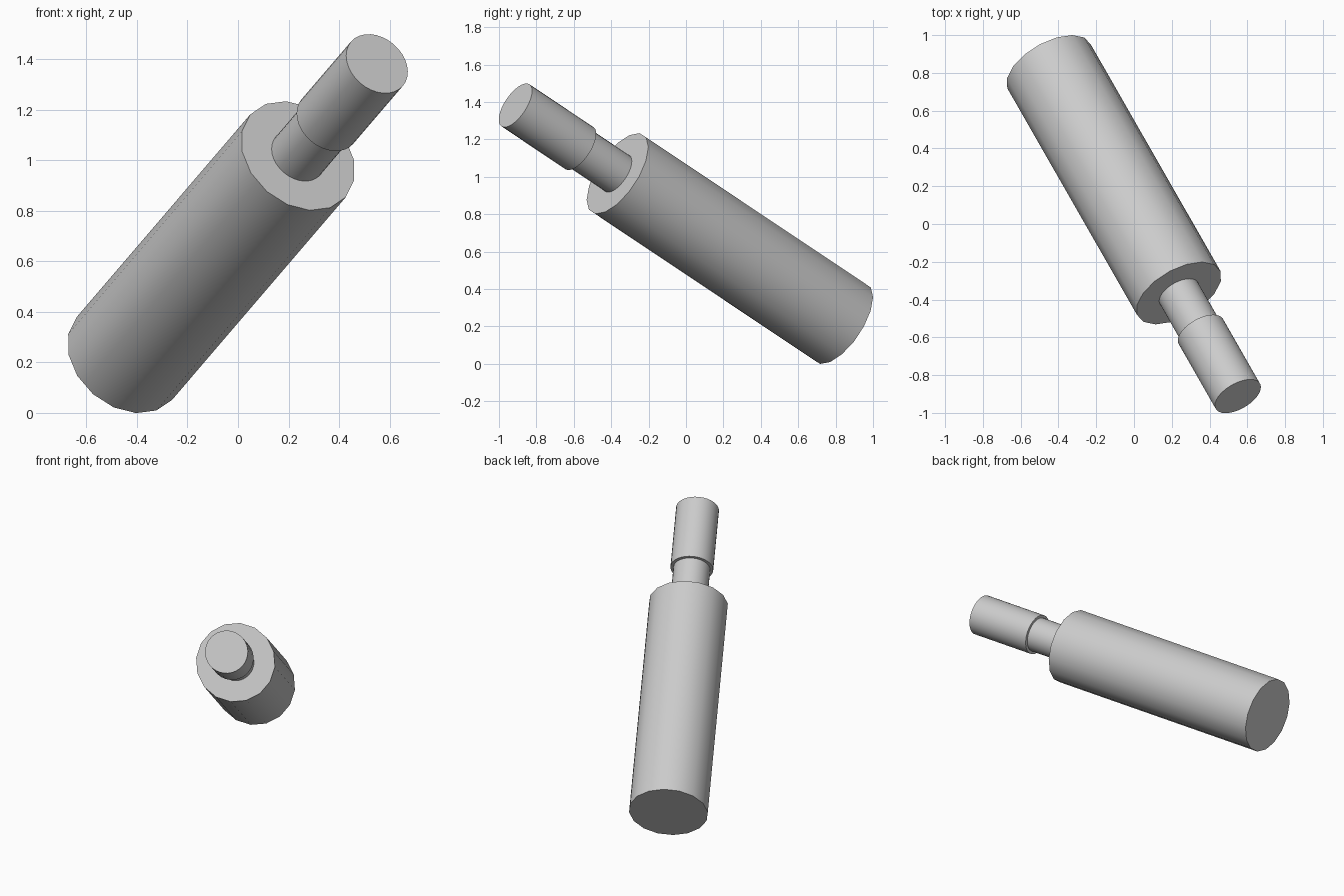
import bpy
import math
from mathutils import Vector, Matrix

cube = bpy.data.objects.get("Cube")
if cube:
    bpy.data.objects.remove(cube, do_unlink=True)

# One plain grey for everything
grey = bpy.data.materials.new("plain grey")
grey.use_nodes = True
grey.diffuse_color = (0.6, 0.6, 0.6, 1)
grey.node_tree.nodes["Principled BSDF"].inputs["Base Color"].default_value = (0.6, 0.6, 0.6, 1)

# Tilted axis shared by all parts, measured from the centre of the wide end
base = Vector((-0.45, 0.835, 0.215))
tip = Vector((0.55, -0.912, 1.382))
axis = (tip - base).normalized()
length = (tip - base).length

# Frame around the axis; its first direction points nearly straight down
first = Vector((0.18, -0.46, -0.86))
first = (first - axis * first.dot(axis)).normalized()
second = axis.cross(first)
turn = Matrix((first, second, axis)).transposed().to_4x4()


def rod(name, radius, start, end, sides):
    """Capped cylinder between two distances along the tilted axis."""
    bpy.ops.mesh.primitive_cylinder_add(vertices=sides, radius=radius, depth=end - start)
    obj = bpy.context.object
    obj.name = name
    obj.data.transform(Matrix.Rotation(math.pi / 2, 4, "Z"))
    obj.matrix_world = Matrix.Translation(base + axis * (start + end) / 2) @ turn
    obj.data.materials.append(grey)
    bpy.ops.object.shade_smooth_by_angle(angle=math.radians(40))
    return obj


shoulder = 1.6
collar = shoulder + 0.27

rod("body", 0.25, 0, shoulder, 16)
rod("neck", 0.116, shoulder - 0.02, collar + 0.02, 32)
rod("handle_tip", 0.135, collar, length, 32)
